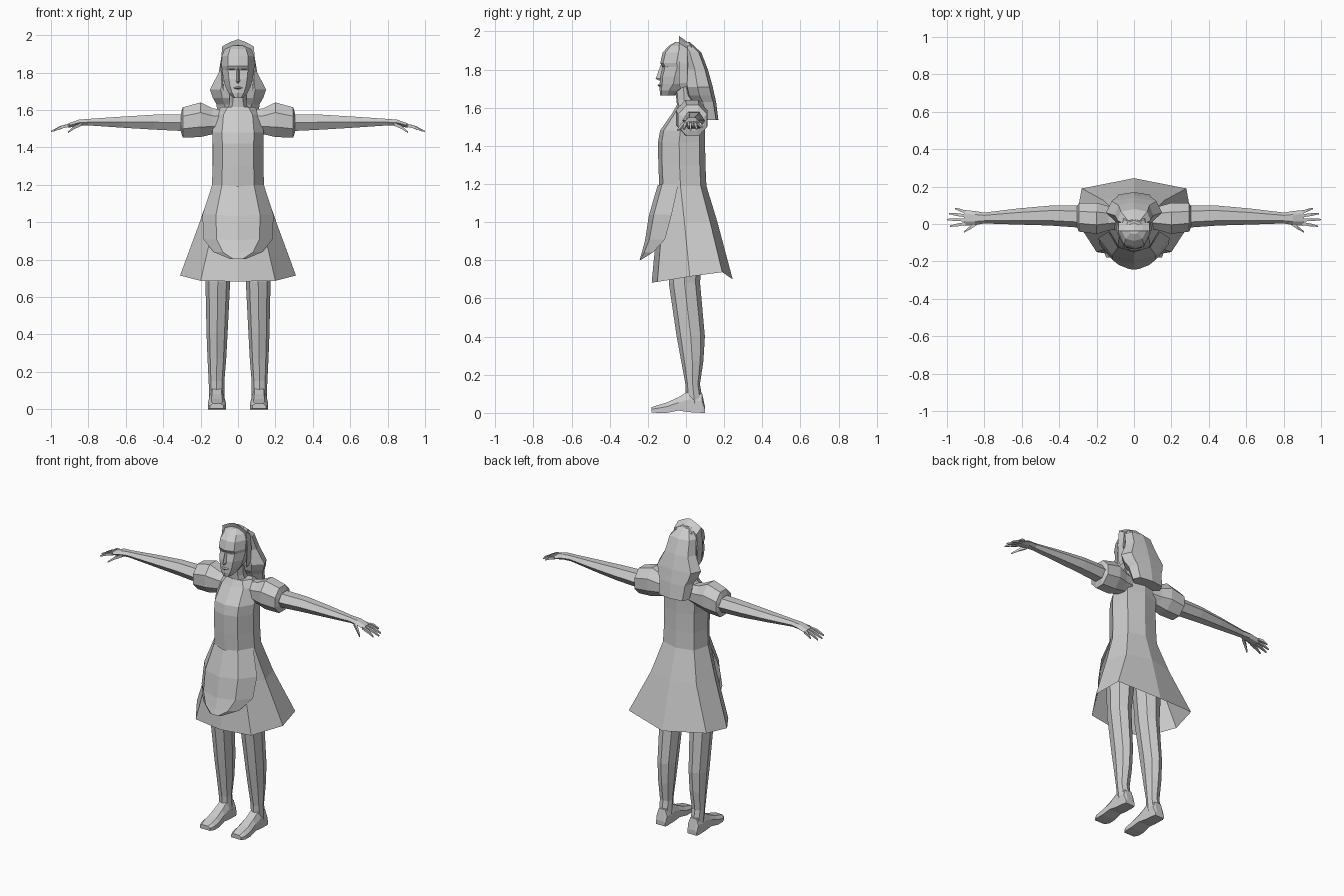
import bpy, bmesh, math
from mathutils import Vector

clay = bpy.data.materials.new("plain grey")
clay.diffuse_color = (0.6, 0.6, 0.6, 1)


def finish(name, bm):
    bmesh.ops.recalc_face_normals(bm, faces=bm.faces)
    me = bpy.data.meshes.new(name)
    bm.to_mesh(me)
    bm.free()
    me.materials.append(clay)
    ob = bpy.data.objects.new(name, me)
    bpy.context.collection.objects.link(ob)
    return ob


def loft(name, rings, side=1, caps=(True, True), closed=True):
    """Skin a list of equal-length point rings; side=-1 mirrors in x."""
    bm = bmesh.new()
    rows = [[bm.verts.new((p[0] * side, p[1], p[2])) for p in r] for r in rings]
    n = len(rows[0])
    for a, b in zip(rows, rows[1:]):
        for i in range(n if closed else n - 1):
            j = (i + 1) % n
            bm.faces.new((a[i], a[j], b[j], b[i]))
    if caps[0]:
        bm.faces.new(rows[0])
    if caps[1]:
        bm.faces.new(rows[-1])
    return finish(name, bm)


def body_ring(z, rx, f, b, dz=(0, 0, 0, 0, 0)):
    """Eight-sided level ring from half width, front y and back y."""
    mid = f + (b - f) * 0.45
    half = [(0, f), (.62 * rx, mid + (f - mid) * .82), (rx, mid),
            (.8 * rx, mid + (b - mid) * .78), (0, b)]
    pts = [(x, y, z + d) for (x, y), d in zip(half, dz)]
    return pts + [(-x, y, h) for x, y, h in pts[3:0:-1]]


def oval(c, u, v, n, turn=0.5):
    c, u, v = Vector(c), Vector(u), Vector(v)
    angs = [2 * math.pi * (i + turn) / n for i in range(n)]
    return [c + u * math.cos(a) + v * math.sin(a) for a in angs]


def taper(name, p, q, r1, r2, side):
    """Four-sided tapered finger from p to q, with a bent middle."""
    p, q = Vector(p), Vector(q)
    m = (p + q) / 2 + Vector((0, 0, .006))
    loft(name, [oval(c, (0, r, 0), (0, 0, r), 4)
                for c, r in ((p, r1), (m, r1), (q, r2))], side)


# Dress: flared open skirt with pointed hem, bodice and shoulders
hem = [(0, .18), (.2, .15), (.31, -.02), (.28, -.19), (0, -.245)]
hem_z = (.683, .687, .715, .738, .70)
hem_ring = [(x, -y, z) for (x, y), z in zip(hem, hem_z)]
hem_ring += [(-x, y, z) for x, y, z in hem_ring[3:0:-1]]
dress = [(1.0, .205, -.15, .165), (1.19, .14, -.14, .107), (1.3, .135, -.145, .102),
         (1.42, .135, -.147, .10), (1.48, .138, -.136, .10),
         (1.575, .125, -.07, .10), (1.615, .09, -.048, .085)]
loft("dress", [hem_ring] + [body_ring(*d) for d in dress], caps=(False, True))

# Apron: draped sheet with rounded lower edge
apron = [(1.20, .138, -.149, -.04), (1.04, .19, -.195, -.075), (.91, .185, -.215, -.11),
         (.84, .13, -.232, -.175), (.803, .04, -.243, -.235)]
rows = []
for z, w, yc, ye in apron:
    ym = yc + (ye - yc) * .22
    low = .007 if z > .85 else 0
    rows.append([(-w, ye, z), (-.62 * w, ym, z), (0, yc, z - low),
                 (.62 * w, ym, z), (w, ye, z)])
loft("apron", rows, caps=(False, False), closed=False)

# Neck and head
loft("neck", [body_ring(1.59, .06, -.045, .06), body_ring(1.64, .045, -.05, .04),
              body_ring(1.74, .045, -.06, .04)])
head = [(1.665, .026, -.135, -.055), (1.69, .05, -.138, -.03), (1.725, .068, -.138, .02),
        (1.765, .078, -.136, .035), (1.815, .086, -.124, .05), (1.835, .088, -.135, .055),
        (1.89, .086, -.122, .06), (1.925, .07, -.09, .04), (1.945, .03, -.055, .02)]
loft("head", [body_ring(*h) for h in head])

# Nose, lips and eyelids
loft("nose", [[(-.006, -.12, 1.825), (.006, -.12, 1.825), (0, -.133, 1.825)],
              [(-.016, -.12, 1.755), (.016, -.12, 1.755), (0, -.159, 1.752)],
              [(-.01, -.12, 1.742), (.01, -.12, 1.742), (0, -.14, 1.742)]])
loft("lips", [oval((x, y, 1.718), (0, .008, 0), (0, 0, r), 4, 0)
              for x, y, r in ((-.024, -.128, .002), (0, -.141, .008), (.024, -.128, .002))])
for s in (1, -1):
    loft("eyelid", [oval((x, y, 1.818), (0, .006, 0), (0, 0, .005), 4, 0)
                    for x, y in ((.02, -.12), (.042, -.115), (.062, -.092))], s)

# Long hair: cap at the crown, flaring behind the neck
hair = [(1.94, .04, -.035, .025), (1.89, .088, -.03, .08), (1.80, .103, -.01, .115),
        (1.71, .15, -.005, .14), (1.665, .135, .005, .15), (1.63, .115, .03, .158),
        (1.535, .105, .07, .17)]
loft("hair", [body_ring(*h) for h in hair])

# Headband arching over the crown, raised along its front edge
arc = [(.088, 1.73), (.094, 1.84), (.084, 1.94), (.045, 1.962), (0, 1.978)]
arc += [(-x, z) for x, z in arc[-2::-1]]
band = []
for x, z in arc:
    k, d = (1 - .12), (z - 1.72) * .13
    band.append([(x, -.038, z), (x * .97, .008, z - d),
                 (x * k, .008, z - d - .015), (x * k, -.03, z - .03)])
loft("headband", band)

for s in (1, -1):
    # Puffed sleeve
    sleeve = [(.08, 1.54, .065, .03, .06), (.135, 1.54, .075, .03, .07),
              (.2, 1.548, .1, .03, .09), (.295, 1.533, .088, .035, .082),
              (.305, 1.532, .055, .038, .06)]
    loft("sleeve", [oval((x, y, z), (0, ry, 0), (0, 0, rz), 8)
                    for x, z, rz, y, ry in sleeve], s)

    # Arm and palm
    arm = [(.28, 1.532, .052, .04, .06), (.45, 1.535, .046, .045, .053),
           (.62, 1.535, .034, .04, .043), (.8, 1.535, .02, .032, .029),
           (.85, 1.532, .019, .032, .037), (.91, 1.516, .013, .033, .042)]
    loft("arm", [oval((x, y, z), (0, ry, 0), (0, 0, rz), 6, 0)
                 for x, z, rz, y, ry in arm], s)

    # Fingers and thumb
    for y0, tip in ((.064, (.957, .083, 1.497)), (.044, (.99, .056, 1.487)),
                    (.022, (1.0, .024, 1.485)), (.002, (.985, -.012, 1.488))):
        taper("finger", (.9, y0, 1.518), tip, .011, .005, s)
    taper("thumb", (.835, .008, 1.525), (.908, -.042, 1.482), .013, .006, s)

    # Leg
    leg = [(.95, .098, .088, 0, .085), (.68, .108, .066, -.008, .082),
           (.4, .112, .056, .025, .074), (.27, .113, .05, .033, .058),
           (.15, .115, .042, .035, .038), (.05, .113, .04, .045, .045)]
    loft("leg", [oval((x, y, z), (rx, 0, 0), (0, ry, 0), 8, 0)
                 for z, x, rx, y, ry in leg], s)

    # Foot with raised arch
    foot = [(.1, .033, 0, .03), (.085, .037, 0, .1), (.015, .04, .004, .115),
            (-.04, .043, .012, .082), (-.1, .048, 0, .055),
            (-.15, .048, 0, .04), (-.18, .036, .003, .03)]
    loft("foot", [[(.113 - w, y, lo), (.113 + w, y, lo), (.113 + w, y, lo + (hi - lo) * .6),
                   (.113 + .6 * w, y, hi), (.113 - .6 * w, y, hi),
                   (.113 - w, y, lo + (hi - lo) * .6)] for y, w, lo, hi in foot], s)
